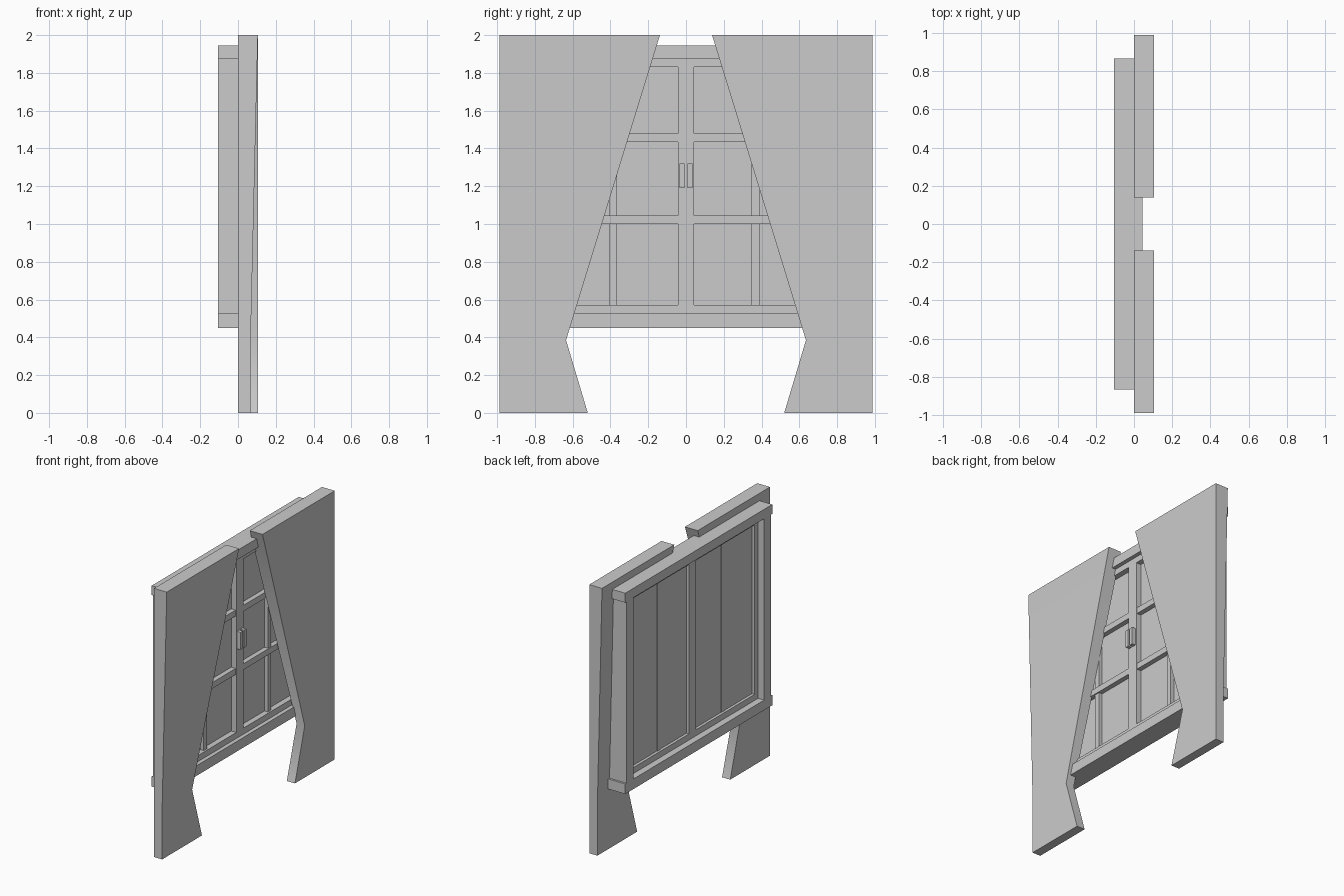
import bpy, bmesh, math

if "Cube" in bpy.data.objects:
    bpy.data.objects.remove(bpy.data.objects["Cube"])


def box(name, x, y, z):
    """Axis-aligned box from (min, max) pairs."""
    bm = bmesh.new()
    bmesh.ops.create_cube(bm, size=1.0)
    for v in bm.verts:
        v.co = [r[0] if c < 0 else r[1] for c, r in zip(v.co, (x, y, z))]
    me = bpy.data.meshes.new(name)
    bm.to_mesh(me)
    bm.free()
    ob = bpy.data.objects.new(name, me)
    bpy.context.collection.objects.link(ob)
    return ob


def span(s, a, b):
    """Range a..b mirrored to side s."""
    return tuple(sorted((s * a, s * b)))


def curtain(name, s):
    """Tied-back curtain slab, one face tapering in down to the tie."""
    D, T = 0.105, 0.038
    rows = [(2.0, 0.138, 0.0), (0.385, 0.635, T), (0.0, 0.52, T)]
    bm = bmesh.new()
    rings = []
    for z, inner, back in rows:
        ring = []
        for x, y in ((back, inner), (D, inner), (D, 0.988), (back, 0.988)):
            # the second curtain is the first turned half way round
            ring.append(bm.verts.new((x if s > 0 else D - x, s * y, z)))
        rings.append(ring)
    for a, b in zip(rings, rings[1:]):
        for i in range(4):
            j = (i + 1) % 4
            bm.faces.new((a[i], a[j], b[j], b[i]))
    bm.faces.new(rings[0])
    bm.faces.new(rings[-1][::-1])
    bmesh.ops.recalc_face_normals(bm, faces=bm.faces[:])
    me = bpy.data.meshes.new(name)
    bm.to_mesh(me)
    bm.free()
    ob = bpy.data.objects.new(name, me)
    bpy.context.collection.objects.link(ob)
    bpy.ops.object.select_all(action='DESELECT')
    ob.select_set(True)
    bpy.context.view_layer.objects.active = ob
    bpy.ops.object.shade_smooth_by_angle(angle=math.radians(40))


# Outer frame: head and sill overhang the side posts
FX = (-0.105, 0.045)
box("frame_head", FX, (-0.865, 0.865), (1.875, 1.945))
box("frame_sill", FX, (-0.865, 0.865), (0.45, 0.525))

SX = (-0.055, 0.015)
for s, side in ((1, "right"), (-1, "left")):
    curtain(f"curtain_{side}", s)
    box(f"frame_post_{side}", FX, span(s, 0.77, 0.85), (0.525, 1.875))
    # Sash: stiles and rails
    box(f"sash_inner_stile_{side}", SX, span(s, 0.0005, 0.042), (0.525, 1.875))
    box(f"sash_outer_stile_{side}", SX, span(s, 0.728, 0.77), (0.525, 1.875))
    box(f"sash_bottom_rail_{side}", SX, span(s, 0.042, 0.728), (0.525, 0.57))
    box(f"sash_top_rail_{side}", SX, span(s, 0.042, 0.728), (1.83, 1.875))
    # Glass and glazing bars
    box(f"glass_{side}", (-0.034, -0.026), span(s, 0.042, 0.728), (0.57, 1.83))
    for i, z in enumerate((1.0, 1.435)):
        box(f"cross_bar_{side}_{i + 1}", (-0.03, 0.01), span(s, 0.042, 0.728), (z, z + 0.045))
    c = 0.368 if s > 0 else 0.386
    box(f"upright_bar_{side}", (-0.038, 0.002), span(s, c - 0.02, c + 0.02), (0.57, 1.83))
    # Handle
    box(f"handle_{side}", (0.015, 0.045), span(s, 0.007, 0.034), (1.19, 1.32))
